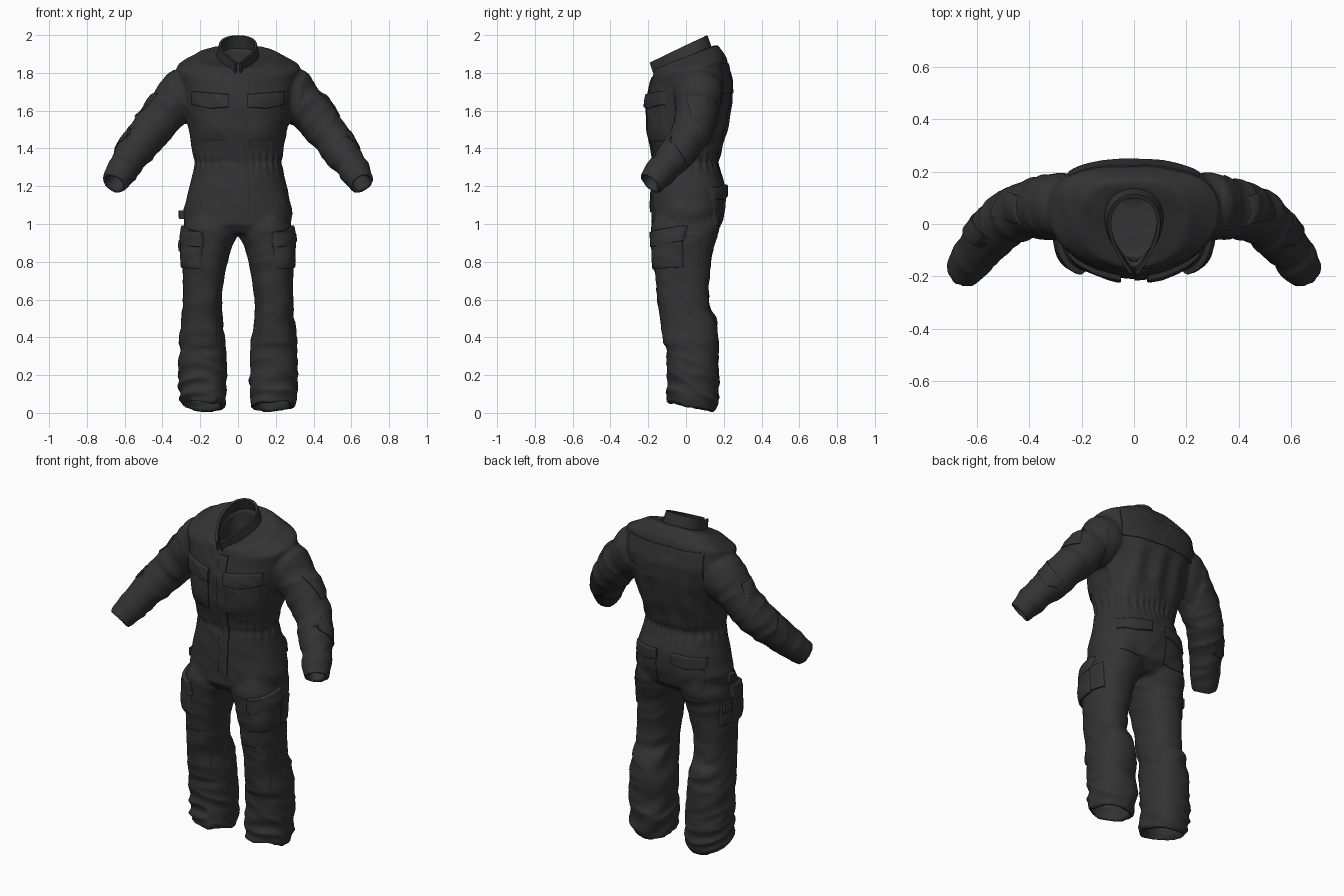
import bpy, bmesh, math
from mathutils import Vector, noise
from mathutils.bvhtree import BVHTree

cube = bpy.data.objects.get("Cube")
if cube:
    bpy.data.objects.remove(cube, do_unlink=True)

cloth = bpy.data.materials.new("charcoal_cloth")
cloth.use_nodes = True
shade = (0.033, 0.033, 0.033, 1)
cloth.diffuse_color = shade
cloth.node_tree.nodes["Principled BSDF"].inputs["Base Color"].default_value = shade
Z = Vector((0, 0, 1))
N = 48


def make(name, bm):
    bmesh.ops.recalc_face_normals(bm, faces=bm.faces)
    mesh = bpy.data.meshes.new(name)
    bm.to_mesh(mesh)
    bm.free()
    obj = bpy.data.objects.new(name, mesh)
    bpy.context.collection.objects.link(obj)
    mesh.materials.append(cloth)
    bpy.ops.object.select_all(action="DESELECT")
    obj.select_set(True)
    bpy.context.view_layer.objects.active = obj
    return obj


def power(a, e):
    return math.copysign(abs(a) ** e, a)


def loft(bm, rings):
    """Skin a closed tube over rings of points and cap both ends."""
    rows = [[bm.verts.new(p) for p in r] for r in rings]
    for a, b in zip(rows, rows[1:]):
        for i in range(N):
            j = (i + 1) % N
            bm.faces.new((a[i], a[j], b[j], b[i]))
    bm.faces.new(rows[0])
    bm.faces.new(rows[-1])


def teardrop(t, p):
    """Width of a ring that narrows toward the front as p grows."""
    peak = max(math.sin(k / 50) * math.sin(k / 100) ** p for k in range(1, 157))
    return math.sin(t) * abs(math.sin(t / 2)) ** p / peak


def flat_ring(z, x0, x1, y0, y1, tilt=0, p=0, square=0.88):
    cx, cy, rx, ry = (x0 + x1) / 2, (y0 + y1) / 2, (x1 - x0) / 2, (y1 - y0) / 2
    pts = []
    for i in range(N):
        t = math.tau * i / N
        y = -ry * power(math.cos(t), square)
        pts.append((cx + rx * power(teardrop(t, p), square), cy + y, z + tilt * y))
    return pts


# Body solid: torso with a hollow neck
bm = bmesh.new()
torso = [(0.95, .22, -.15, .13), (1.0, .283, -.185, .185), (1.08, .287, -.185, .208),
         (1.2, .258, -.18, .21), (1.31, .23, -.17, .175), (1.36, .235, -.175, .18),
         (1.5, .262, -.205, .215, 0, .1, .84), (1.65, .29, -.205, .24, 0, .2, .8),
         (1.75, .318, -.185, .245, 0, .3, .8), (1.83, .328, -.175, .215, .25, .3, .8),
         (1.885, .21, -.17, .17, .38, .2),
         (1.88, .113, -.165, .135, .4, 1), (1.87, .09, -.15, .115, .4, 1),
         (1.6, .12, -.13, .11)]
loft(bm, [flat_ring(r[0], -r[1], r[1], *r[2:]) for r in torso])

# Trouser legs with hollow hems
leg = [(1.08, .05, .25, -.15, .17), (.98, 0, .288, -.185, .178), (.93, .008, .294, -.182, .163),
       (.88, .034, .294, -.178, .148),
       (.8, .055, .293, -.172, .13), (.66, .08, .29, -.155, .122), (.55, .09, .292, -.14, .125),
       (.5, .085, .297, -.13, .16), (.37, .067, .315, -.115, .172), (.34, .065, .31, -.103, .172),
       (.2, .06, .316, -.1, .17), (.12, .06, .313, -.1, .178), (.06, .066, .304, -.105, .165, -.1),
       (.03, .07, .3, -.1, .145, -.2), (.035, .092, .278, -.078, .123, -.2),
       (.3, .1, .27, -.07, .12)]
# Sleeves: x, y, z, radius
arm = [(.2, .06, 1.77, .11), (.285, .07, 1.7, .13), (.4, .055, 1.575, .113), (.48, .025, 1.475, .104),
       (.55, -.045, 1.375, .095), (.605, -.115, 1.3, .08), (.612, -.125, 1.288, .085),
       (.658, -.192, 1.213, .067), (.654, -.187, 1.219, .045), (.595, -.105, 1.31, .05)]
for s in (-1, 1):
    loft(bm, [flat_ring(r[0], *sorted((s * r[1], s * r[2])), *r[3:]) for r in leg])
    rings = []
    for k, (x, y, z, r) in enumerate(arm):
        a, b = (Vector(arm[q][:3]) for q in (max(min(k, 6) - 1, 0), min(k + 1, 7)))
        d = (b - a).normalized()
        v = d.cross(Vector((0, 1, 0))).normalized()
        u = v.cross(d)
        pts = [Vector((x, y, z)) + r * (u * math.cos(math.tau * i / N) + v * math.sin(math.tau * i / N))
               for i in range(N)]
        rings.append([(s * p.x, p.y, p.z) for p in pts])
    loft(bm, rings)
body = make("coverall_body", bm)

# Fuse the solids into one garment
fuse = body.modifiers.new("fuse", "REMESH")
fuse.mode = "VOXEL"
fuse.voxel_size = 0.0095
relax = body.modifiers.new("relax", "SMOOTH")
relax.iterations = 10
for m in ("fuse", "relax"):
    bpy.ops.object.modifier_apply(modifier=m)


def bell(x, c, w):
    return math.exp(-((x - c) / w) ** 2)


def crease(*q):
    return 0.5 - 2 * abs(noise.noise(Vector(q)))


# Cloth folds
moves = []
for v in body.data.vertices:
    x, y, z = v.co
    h = 0.004 * noise.noise(Vector((x * 7, y * 7, z * 9)))
    if abs(x) > 0.34 and z > 1.15:
        along = abs(x) * 0.6 - z * 0.8 - y * 0.3
        h += 0.008 * crease(along * 11, x * 3 + y * 4, z * 2)
    elif z < 0.95:
        low = 0.35 + 0.9 * bell(z, 0.08, 0.16) + 0.6 * bell(z, 0.5, 0.12) * (y > 0)
        h += 0.012 * low * crease(x * 4, y * 4 + 3 * x, z * 13 + y * 5)
    else:
        turn = math.atan2(y, x)
        h += 0.004 * bell(z, 1.33, 0.05) * math.sin(turn * 30 + 3 * noise.noise(v.co * 6))
        h -= 0.006 * bell(z, 1.33, 0.02)
        h += 0.004 * crease(x * 5, y * 5, z * 8 + x * 4)
        if y > 0.08:
            h += 0.007 * bell(z, 1.53, 0.13) * math.cos(x * 48 + noise.noise(v.co * 5))
    moves.append(v.co + v.normal * h)
for v, co in zip(body.data.vertices, moves):
    v.co = co
    v.co.z = max(co.z, 0)
body.data.update()
bpy.ops.object.shade_smooth()
tree = BVHTree.FromPolygons([v.co.copy() for v in body.data.vertices],
                            [tuple(p.vertices) for p in body.data.polygons])


def patch(name, centre, aim, w, h, t, dip=0, skew=0, lean=0, puff=0):
    """Lay a raised cloth panel on the body; aim points into the surface."""
    d, c = Vector(aim).normalized(), Vector(centre)
    side = Z.cross(d).normalized()
    if side.x * (1 if c.x >= 0 else -1) < 0:
        side = -side
    bm = bmesh.new()
    bmesh.ops.create_grid(bm, x_segments=26, y_segments=26, size=1)
    for v in bm.verts:
        a, b = v.co.x, v.co.y
        p = c + side * (a * w / 2 + lean * b)
        p += Z * (b * h / 2 - dip * (1 - b) / 2 * (1 - abs(a)) + skew * a)
        hit = tree.ray_cast(p - d * 0.3, d, 0.6)[0] or tree.find_nearest(p)[0]
        rim = 0.8 if max(abs(a), abs(b)) > 0.99 else 1
        v.co = hit - d * (t * rim + puff * (1 - a * a) * (1 - b ** 4))
    edges = [e for e in bm.edges if e.is_boundary]
    new = bmesh.ops.extrude_edge_only(bm, edges=edges)["geom"]
    for v in new:
        if isinstance(v, bmesh.types.BMVert):
            v.co += d * (t + 0.012)
    make(name, bm)
    bpy.ops.object.shade_smooth_by_angle(angle=math.radians(50))


# Paired pockets, flaps and reinforcement panels
for s, tag in ((1, "left"), (-1, "right")):
    front, back, out = (0, 1, 0), (0, -1, 0), (-s * 0.75, 0.66, 0)
    patch(tag + "_chest_pocket", (s * .145, -.2, 1.555), front, .18, .22, .008, dip=.01, puff=.008)
    patch(tag + "_chest_flap", (s * .15, -.2, 1.66), front, .2, .07, .02, dip=.014, skew=.008)
    patch(tag + "_hip_pocket", (s * .14, .2, 1.09), back, .17, .19, .005, dip=.012)
    patch(tag + "_hip_flap", (s * .14, .2, 1.17), back, .185, .06, .016, dip=.012, skew=-.008)
    patch(tag + "_thigh_pocket", (s * .26, -.11, .86), out, .19, .19, .014, skew=.005, puff=.008)
    patch(tag + "_thigh_flap", (s * .26, -.11, .935), out, .205, .08, .022, dip=.01, skew=.018)
    patch(tag + "_thigh_side_pocket", (s * .29, .03, .85), (-s, 0, 0), .09, .15, .01)
    patch(tag + "_knee_panel", (s * .195, -.13, .51), front, .165, .3, .006)
    patch(tag + "_elbow_panel", (s * .6, -.02, 1.41), (-s * .9, -.35, 0), .09, .2, .008, lean=.06)
    patch(tag + "_sleeve_pocket", (s * .42, .06, 1.63), (-s, -.1, 0), .11, .12, .008, lean=.01)

# Single panels on the trunk
patch("front_placket", (.03, -.18, 1.42), (0, 1, 0), .055, .72, .007)
patch("back_yoke", (0, .23, 1.77), (0, -1, 0), .5, .16, .006)
patch("upper_hip_tab", (-.29, 0, 1.05), (1, 0, 0), .05, .045, .026)
patch("lower_hip_tab", (-.29, .04, .885), (1, 0, 0), .05, .06, .024)

# Standing collar, open at the throat
bm = bmesh.new()
rows = []
for k in range(6):
    f = k / 5
    row = []
    for i in range(49):
        t = 0.4 + (math.tau - 0.8) * i / 48
        y = -math.cos(t)
        row.append(bm.verts.new(((.108 - .014 * f) * teardrop(t, 1), -.025 - .022 * f + (.158 - .004 * f) * y,
                                 1.86 + .063 * f + (.064 + .01 * f) * y)))
    rows.append(row)
for a, b in zip(rows, rows[1:]):
    for i in range(48):
        bm.faces.new((a[i], a[i + 1], b[i + 1], b[i]))
collar = make("collar", bm)
thick = collar.modifiers.new("thickness", "SOLIDIFY")
thick.thickness = 0.014
thick.offset = 0
bpy.ops.object.modifier_apply(modifier="thickness")
bpy.ops.object.shade_smooth_by_angle(angle=math.radians(50))
